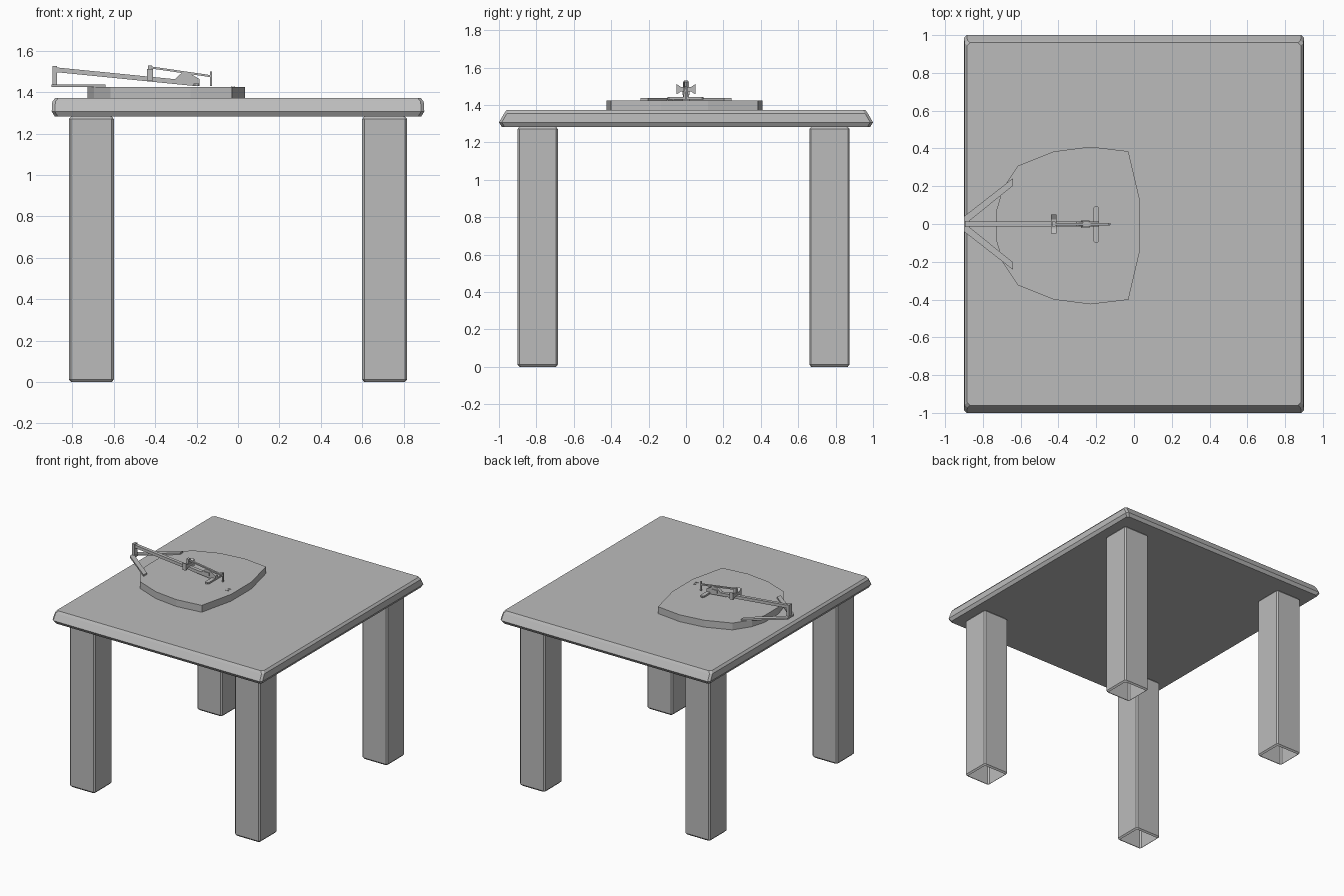
import bpy
import bmesh
from mathutils import Vector

cube = bpy.data.objects.get("Cube")
if cube:
    bpy.data.objects.remove(cube, do_unlink=True)

grey = bpy.data.materials.new("plain grey")
grey.use_nodes = True
grey.diffuse_color = (0.5, 0.5, 0.5, 1)
grey.node_tree.nodes["Principled BSDF"].inputs["Base Color"].default_value = grey.diffuse_color


def loft(name, rings, bottom=True, top=True):
    """Join matching rings of points into a flat-shaded solid."""
    bm = bmesh.new()
    loops = [[bm.verts.new(p) for p in ring] for ring in rings]
    n = len(loops[0])
    for low, high in zip(loops, loops[1:]):
        for i in range(n):
            j = (i + 1) % n
            bm.faces.new((low[i], low[j], high[j], high[i]))
    if bottom:
        bm.faces.new(loops[0][::-1])
    if top:
        bm.faces.new(loops[-1])
    bmesh.ops.recalc_face_normals(bm, faces=bm.faces)
    mesh = bpy.data.meshes.new(name)
    bm.to_mesh(mesh)
    bm.free()
    mesh.materials.append(grey)
    obj = bpy.data.objects.new(name, mesh)
    bpy.context.collection.objects.link(obj)
    return obj


def ring(cx, cy, hx, hy, cut, z):
    """Rectangle with cut corners at height z."""
    a, b = hx - cut, hy - cut
    pts = [(hx, -b), (hx, b), (a, hy), (-a, hy), (-hx, b), (-hx, -b), (-a, -hy), (a, -hy)]
    return [(cx + x, cy + y, z) for x, y in pts]


def prism(name, pts, axis, low, high):
    """Extrude a flat outline along one axis."""
    def place(p, d):
        p = list(p)
        p.insert(axis, d)
        return p
    return loft(name, [[place(p, d) for p in pts] for d in (low, high)])


def box(name, x, y, z):
    outline = [(x[0], y[0]), (x[1], y[0]), (x[1], y[1]), (x[0], y[1])]
    return prism(name, outline, 2, *z)


# Table top with bevelled rim
loft("table_top", [ring(0, 0, hx, hy, 0.015, z) for hx, hy, z in (
    (0.885, 0.985, 1.283), (0.9, 1.0, 1.307), (0.897, 0.972, 1.355), (0.883, 0.96, 1.372))])

# Hollow legs, open at the foot
for side, x in (("right", -0.708), ("left", 0.708)):
    for end, y in (("front", -0.793), ("back", 0.767)):
        loft(f"{end}_{side}_leg", [ring(x, y, h, h, 0.01, z) for h, z in (
            (0.098, 0.0), (0.108, 0.012), (0.108, 1.271), (0.098, 1.283))], bottom=False)

# Faceted board lying on the table
half = [(0.033, 0.125), (-0.03, 0.393), (-0.23, 0.417), (-0.425, 0.392),
        (-0.615, 0.316), (-0.695, 0.195), (-0.727, 0.085)]
board = half + [(x, -y) for x, y in reversed(half)]
prism("board", [(x, y - 0.008) for x, y in board], 2, 1.37, 1.425)

# Forked foot and upright of the mechanism
fork = [(-0.9, 0.04), (-0.64, 0.243), (-0.64, 0.203), (-0.87, 0.018)]
prism("forked_foot", fork + [(x, -y) for x, y in reversed(fork)], 2, 1.425, 1.438)
box("upright", (-0.895, -0.875), (-0.017, 0.017), (1.43, 1.526))

# Long arm with a hump near its tip
prism("long_arm", [(-0.88, 1.497), (-0.88, 1.52), (-0.305, 1.463), (-0.27, 1.495),
                   (-0.24, 1.495), (-0.185, 1.463), (-0.185, 1.435), (-0.21, 1.43)],
      1, -0.014, 0.012)
box("arm_sleeve", (-0.28, -0.235), (-0.02, 0.018), (1.452, 1.475))

# Cross bar under the arm tip
loft("cross_bar", [ring(-0.2, -0.003, 0.015, 0.097, 0.008, z) for z in (1.43, 1.443)])

# Winged bracket and pivot
wing = [(0.025, 1.495), (0.05, 1.512), (0.05, 1.457), (0.025, 1.473)]
prism("bracket", wing + [(-y, z) for y, z in reversed(wing)], 0, -0.44, -0.41)
box("pivot", (-0.435, -0.415), (-0.012, 0.012), (1.46, 1.53))

# Thin upper lever with a pin at its end
prism("upper_lever", [(-0.43, 1.516), (-0.43, 1.526), (-0.127, 1.482), (-0.127, 1.472)],
      1, -0.008, 0.006)
box("lever_pin", (-0.135, -0.125), (-0.006, 0.005), (1.43, 1.5))

# Small studs on the board
for i, x in enumerate((-0.03, -0.018)):
    for j, y in enumerate((-0.068, -0.098)):
        box(f"stud_{i}_{j}", (x - 0.004, x + 0.004), (y - 0.005, y + 0.005), (1.42, 1.428))
